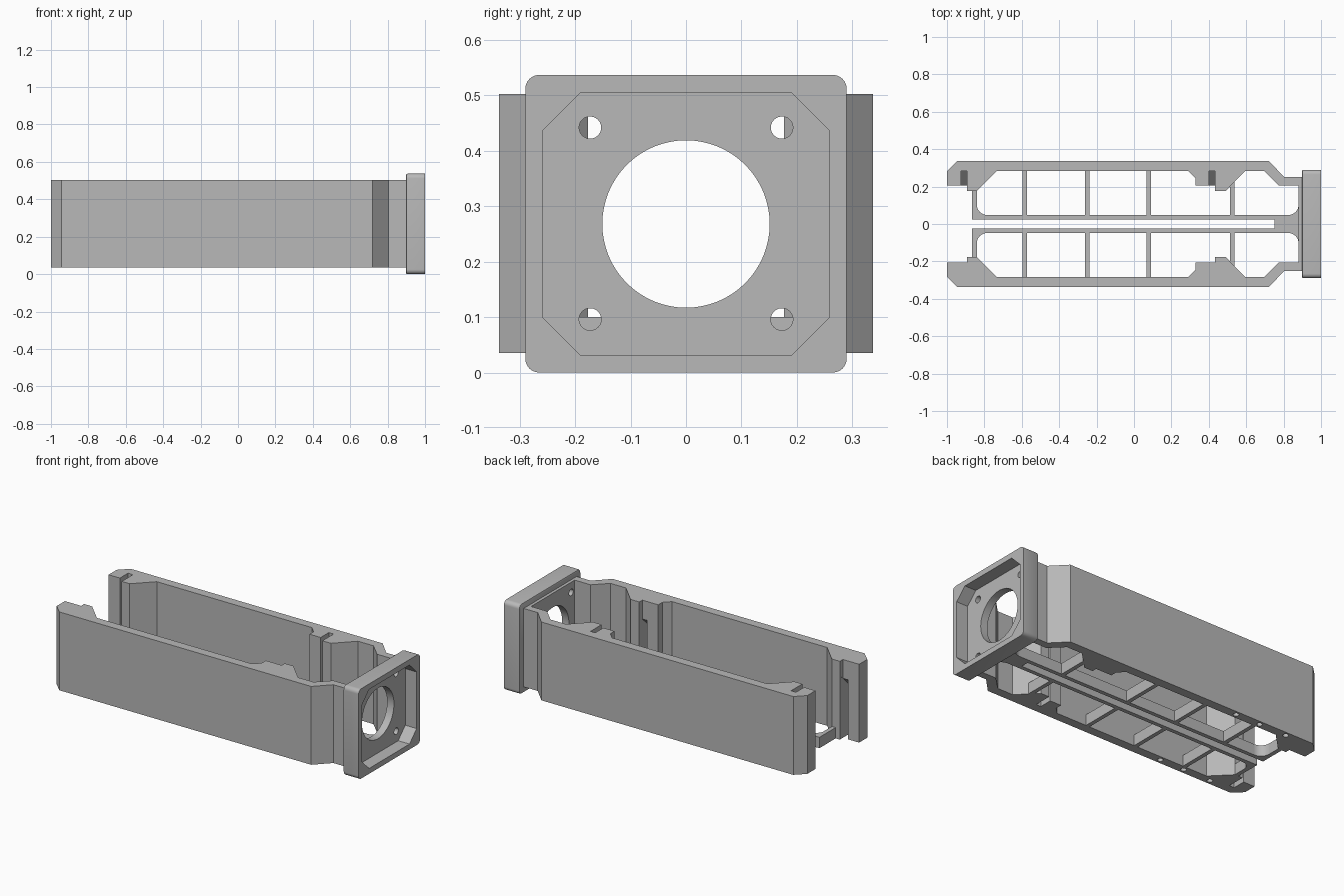
import bpy, bmesh
from math import pi, sin, cos, radians
from mathutils import Matrix, Vector

if "Cube" in bpy.data.objects:
    bpy.data.objects.remove(bpy.data.objects["Cube"])

grey = bpy.data.materials.new("light grey")
grey.use_nodes = True
GREY = (0.48, 0.48, 0.48, 1)
grey.diffuse_color = GREY
grey.node_tree.nodes["Principled BSDF"].inputs["Base Color"].default_value = GREY

BOTTOM, TOP, FLOOR = 0.035, 0.503, 0.10
MID = 0.268
AXES = {
    "z": lambda a, b, h: (a, b, h),
    "x": lambda a, b, h: (h, a, b),
}


def prism(name, outline, lo, hi, axis="z"):
    """Extrude a closed outline along an axis."""
    bm = bmesh.new()
    face = bm.faces.new([bm.verts.new(AXES[axis](a, b, lo)) for a, b in outline])
    ext = bmesh.ops.extrude_face_region(bm, geom=[face])
    move = Vector(AXES[axis](0, 0, hi - lo))
    bmesh.ops.translate(bm, vec=move, verts=[v for v in ext["geom"] if isinstance(v, bmesh.types.BMVert)])
    bmesh.ops.recalc_face_normals(bm, faces=bm.faces)
    mesh = bpy.data.meshes.new(name)
    bm.to_mesh(mesh)
    bm.free()
    mesh.materials.append(grey)
    obj = bpy.data.objects.new(name, mesh)
    bpy.context.collection.objects.link(obj)
    return obj


def rect(a0, b0, a1, b1):
    return [(a0, b0), (a1, b0), (a1, b1), (a0, b1)]


def circle(a, b, r, n):
    return [(a + r * cos(2 * pi * i / n), b + r * sin(2 * pi * i / n)) for i in range(n)]


def rounded_rect(w, z0, z1, r, steps=6):
    pts = []
    for k, (a, b) in enumerate([(w - r, z1 - r), (r - w, z1 - r), (r - w, z0 + r), (w - r, z0 + r)]):
        for i in range(steps + 1):
            t = pi / 2 * (k + i / steps)
            pts.append((a + r * cos(t), b + r * sin(t)))
    return pts


def cut(obj, cutters):
    """Subtract the cutters and remove them."""
    for c in cutters:
        mod = obj.modifiers.new("cut", "BOOLEAN")
        mod.operation, mod.solver, mod.object = "DIFFERENCE", "EXACT", c
    bpy.context.view_layer.update()
    deps = bpy.context.evaluated_depsgraph_get()
    mesh = bpy.data.meshes.new_from_object(obj.evaluated_get(deps))
    obj.modifiers.clear()
    obj.data = mesh
    for c in cutters:
        bpy.data.objects.remove(c)


def smooth(obj):
    bpy.ops.object.select_all(action="DESELECT")
    obj.select_set(True)
    bpy.context.view_layer.objects.active = obj
    bpy.ops.object.shade_smooth_by_angle(angle=radians(30))


# Side wall plan: outer edge, then inner edge with its blocks
WALL = [(-1, 0.283), (-0.945, 0.337), (0.72, 0.337), (0.805, 0.25), (0.9, 0.25),
        (0.9, 0.206), (0.775, 0.206), (0.697, 0.283), (0.595, 0.283), (0.49, 0.177),
        (0.433, 0.177), (0.433, 0.206), (0.328, 0.206), (0.328, 0.245), (0.29, 0.283),
        (-0.735, 0.283), (-0.84, 0.177), (-0.893, 0.177), (-0.893, 0.206), (-1, 0.206)]


def latch_slot(x0, x1):
    """Slot open at the top with a sloped end, built for the left wall."""
    return prism("slot_cutter", [(0.19, 0.13), (0.283, 0.22), (0.283, 0.6), (0.19, 0.6)], x0, x1, "x")


for side, s in (("left", 1), ("right", -1)):
    wall = prism(side + "_wall", [(x, s * y) for x, y in WALL], BOTTOM, TOP)
    cutters = [latch_slot(-0.925, -0.8925), latch_slot(0.402, 0.4335)]
    if s < 0:
        # The right wall has the same slots turned half round the long axis
        turn = Matrix.Translation((0, 0, 2 * MID)) @ Matrix.Rotation(pi, 4, "X")
        for c in cutters:
            c.data.transform(turn)
    for x in (-0.44, -0.6, -0.78):
        cutters.append(prism("pin_hole_cutter", circle(x, s * 0.31, 0.016, 16), 0, 0.1))
    cut(wall, cutters)
    smooth(wall)

    # Open floor frame: long rail, end bar and cross ribs
    prism(side + "_floor_rail", rect(-0.865, s * 0.024, 0.89, s * 0.048), BOTTOM, FLOOR)
    prism(side + "_end_bar", rect(-0.865, s * 0.03, -0.84, s * 0.19), BOTTOM, FLOOR)
    for i, x in enumerate((-0.585, -0.25, 0.08, 0.525)):
        prism(f"{side}_cross_rib_{i + 1}", rect(x - 0.012, s * 0.04, x + 0.012, s * 0.3), BOTTOM, FLOOR)

    # Rounded inner corners of the floor openings
    for end, cx, d in (("rear", -0.84, 1), ("plate", 0.88, -1)):
        r = 0.055
        arc = [(cx + d * r * (1 - cos(t)), s * (0.048 + r * (1 - sin(t))))
               for t in (i * pi / 16 for i in range(9))]
        fillet = prism(f"{side}_{end}_fillet", [(cx, s * 0.048)] + arc, BOTTOM, FLOOR)
        smooth(fillet)

# Web joining the two rails near the end plate
prism("rail_web", rect(0.75, -0.03, 0.89, 0.03), BOTTOM, FLOOR)


def plate_holes():
    holes = [prism("bore_cutter", circle(0, MID, 0.151, 64), 0.8, 1.1, "x")]
    for y in (-0.173, 0.173):
        for z in (0.096, 0.442):
            holes.append(prism("screw_cutter", circle(y, z, 0.02, 24), 0.8, 1.1, "x"))
    return holes


# End plate closing the tray
plate = prism("end_plate", rect(-0.23, BOTTOM, 0.23, TOP), 0.88, 0.902, "x")
cut(plate, plate_holes())
smooth(plate)

# Mounting flange with softened back edge and eight-sided recess
flange = prism("mounting_flange", rounded_rect(0.29, 0, 0.537, 0.025), 0.898, 1, "x")
bm = bmesh.new()
bm.from_mesh(flange.data)
back = [e for e in bm.edges if all(v.co.x < 0.9 for v in e.verts)]
bmesh.ops.bevel(bm, geom=back, offset=0.008, segments=2, affect="EDGES", profile=0.5)
bm.to_mesh(flange.data)
bm.free()
W, H, C = 0.258, 0.236, 0.067
octagon = [(W, H - C), (W - C, H), (C - W, H), (-W, H - C),
           (-W, C - H), (C - W, -H), (W - C, -H), (W, C - H)]
recess = prism("recess_cutter", [(y, z + MID) for y, z in octagon], 0.925, 1.1, "x")
cut(flange, [recess] + plate_holes())
smooth(flange)
